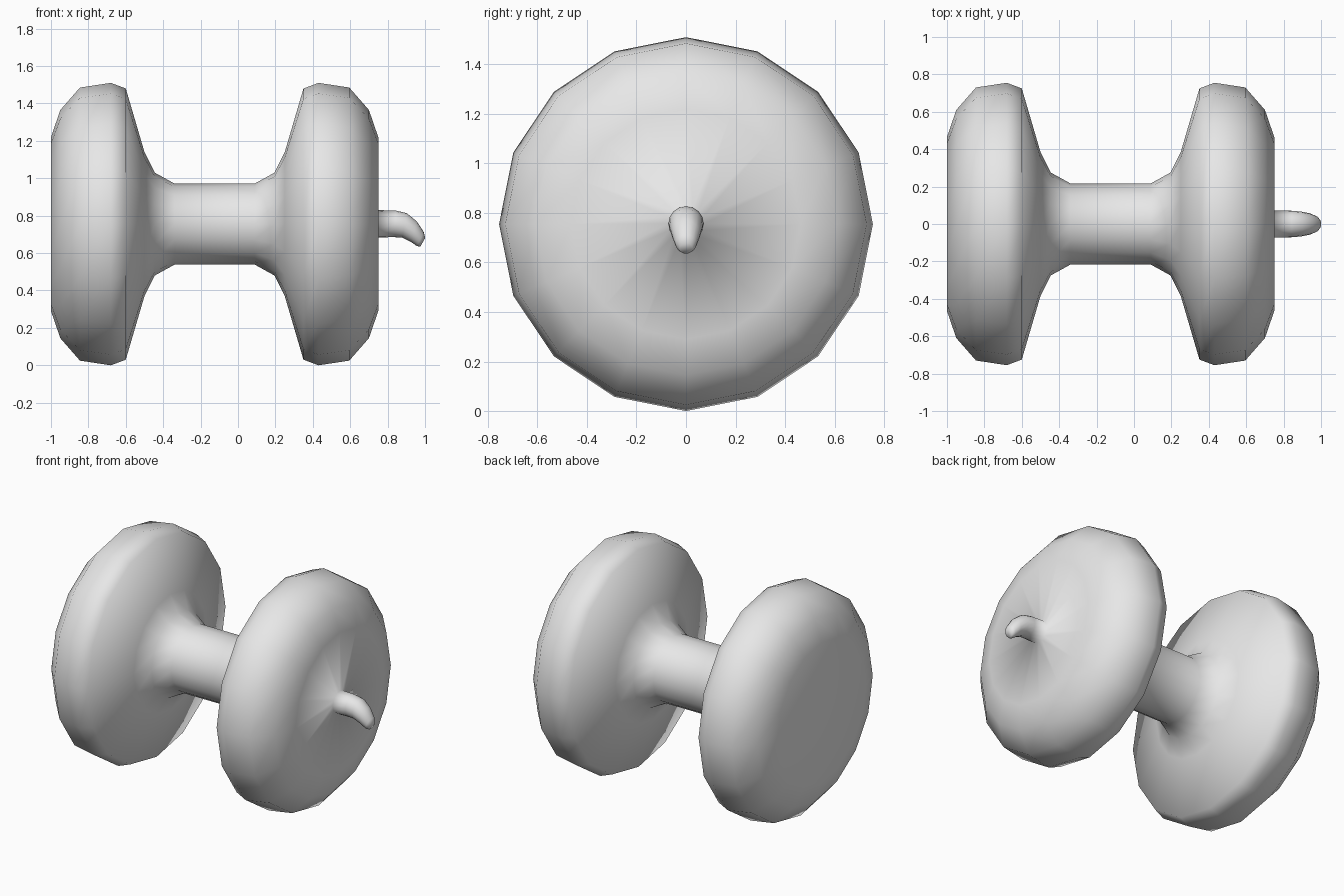
import bpy, bmesh
from math import sin, cos, pi, radians

cube = bpy.data.objects.get("Cube")
if cube:
    bpy.data.objects.remove(cube)

SIDES = 16
AXIS_Z = 0.755

grey = bpy.data.materials.new("light grey")
grey.use_nodes = True
grey.diffuse_color = (0.8, 0.8, 0.8, 1)
grey.node_tree.nodes["Principled BSDF"].inputs["Base Color"].default_value = (0.8, 0.8, 0.8, 1)


def ring(bm, x, z, radius, tilt=0):
    """Circle around the x axis, leaning towards +x by tilt degrees."""
    t = radians(tilt)
    verts = []
    for i in range(SIDES):
        a = 2 * pi * i / SIDES
        up = radius * cos(a)
        verts.append(bm.verts.new((x + up * sin(t), radius * sin(a), z + up * cos(t))))
    return verts


# Flange outline from the rim of the hub outwards: distance from middle, radius
flange = [(0.215, 0.217), (0.32, 0.275), (0.375, 0.385), (0.475, 0.725),
          (0.555, 0.755), (0.72, 0.73), (0.825, 0.61), (0.875, 0.465)]
MIDDLE = -0.125

# Curved handle: x, z, radius, tilt
handle = [(0.75, 0.757, 0.073, 0), (0.84, 0.756, 0.071, 3), (0.89, 0.748, 0.067, 10),
          (0.94, 0.715, 0.057, 16), (0.975, 0.675, 0.042, 25), (0.988, 0.658, 0.026, 30)]

bm = bmesh.new()
rings = [ring(bm, MIDDLE - d, AXIS_Z, r) for d, r in reversed(flange)]
rings += [ring(bm, MIDDLE + d, AXIS_Z, r) for d, r in flange]
rings += [ring(bm, *h) for h in handle]

# Skin the rings and close both ends
for a, b in zip(rings, rings[1:]):
    for i in range(SIDES):
        j = (i + 1) % SIDES
        bm.faces.new((a[i], a[j], b[j], b[i]))
bm.faces.new(rings[0])
bm.faces.new(rings[-1])
bmesh.ops.recalc_face_normals(bm, faces=bm.faces)
for f in bm.faces:
    f.smooth = True

mesh = bpy.data.meshes.new("spool_with_handle")
bm.to_mesh(mesh)
bm.free()
mesh.materials.append(grey)
spool = bpy.data.objects.new("spool_with_handle", mesh)
bpy.context.collection.objects.link(spool)
